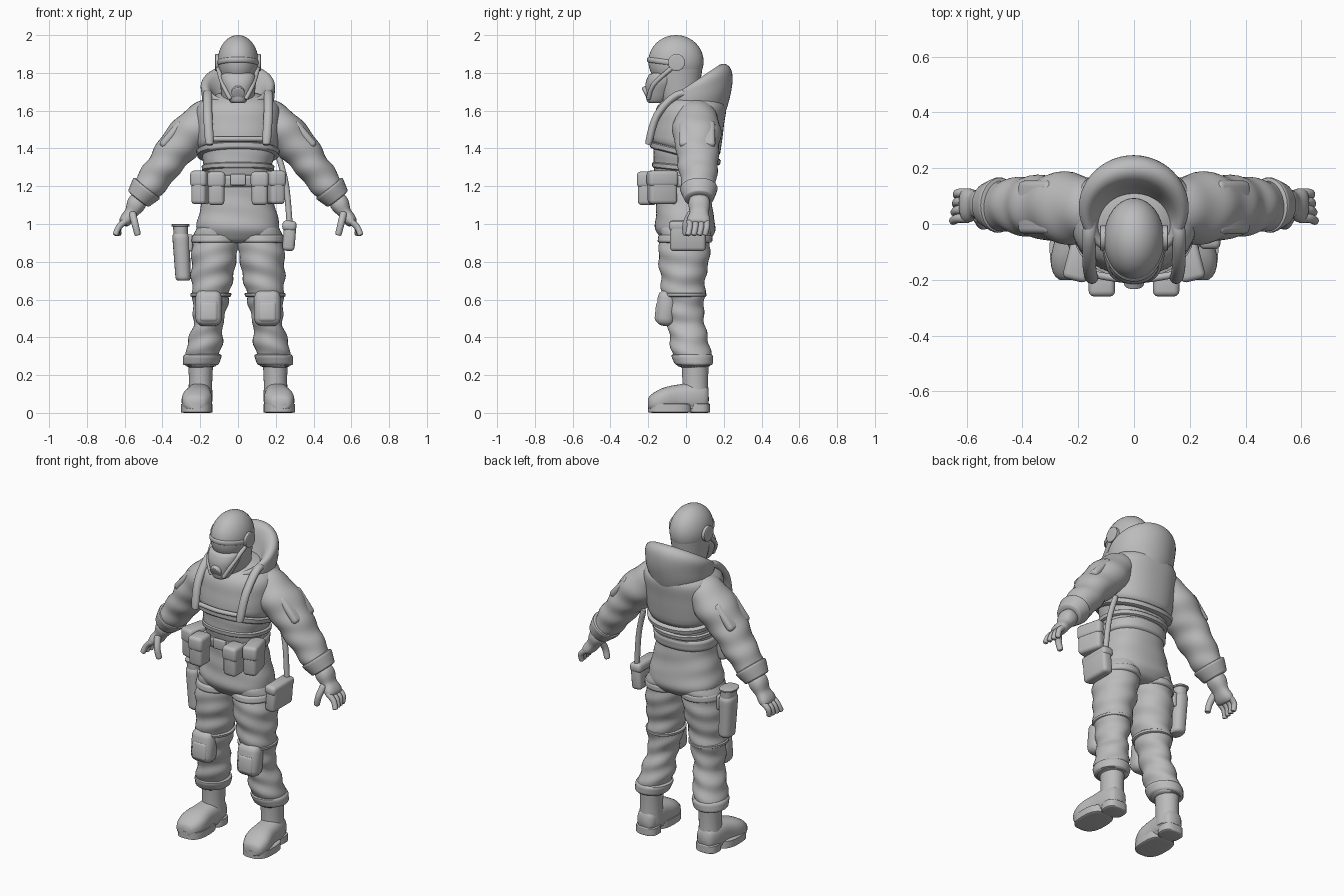
import bpy, bmesh, math
from mathutils import Vector, Matrix, Euler

default_cube = bpy.data.objects.get("Cube")
if default_cube:
    bpy.data.objects.remove(default_cube, do_unlink=True)

ACROSS, DEPTH, UP = Vector((1, 0, 0)), Vector((0, 1, 0)), Vector((0, 0, 1))
SHADE = (.5, .5, .5, 1)

grey = bpy.data.materials.new("plain grey")
grey.use_nodes = True
grey.diffuse_color = SHADE
grey.node_tree.nodes["Principled BSDF"].inputs["Base Color"].default_value = SHADE


def finish(name, bm, mirror):
    """Turn a bmesh into a smooth-shaded object, mirrored across x if asked."""
    bmesh.ops.recalc_face_normals(bm, faces=bm.faces)
    mesh = bpy.data.meshes.new(name)
    bm.to_mesh(mesh)
    bm.free()
    mesh.materials.append(grey)
    mesh.polygons.foreach_set("use_smooth", [True] * len(mesh.polygons))
    mesh.set_sharp_from_angle(angle=math.radians(45))
    part = bpy.data.objects.new(name, mesh)
    bpy.context.collection.objects.link(part)
    if mirror:
        part.modifiers.new("mirror", 'MIRROR').use_mirror_merge = False


def sample(values, t):
    """Smooth curve through evenly spaced values, read at t from start to end."""
    last = len(values) - 1
    if last == 0:
        return values[0]
    t = min(max(t, 0), 1) * last
    i = min(int(t), last - 1)
    t -= i
    before, here, after, beyond = (values[min(max(k, 0), last)] for k in range(i - 1, i + 3))
    slope_in, slope_out = (after - before) / 2, (beyond - here) / 2
    rise = after - here
    bend = rise * 3 - slope_in * 2 - slope_out
    return here + (slope_in + (bend + (slope_in + slope_out - rise * 2) * t) * t) * t


def loft(name, path, widths, depth=(1,), tilts=(0,), frame="follow", ref=DEPTH, power=2,
         fold=0, start=0, end=1, grow=0, steps=16, sides=32, mirror=False):
    """Skin rounded sections along a path; start, end and grow make a band over it."""
    path = [Vector(p) for p in path]
    bm, loops = bmesh.new(), []
    for i in range(steps + 1):
        local = i / steps
        t = start + (end - start) * local
        centre = sample(path, t)
        if frame == "follow":
            along = (sample(path, t + .01) - sample(path, t - .01)).normalized()
            u = along.cross(ref).normalized()
            v = u.cross(along)
        else:
            tilt = sample(tilts, local)
            u = ACROSS
            v = UP if frame == "deep" else DEPTH * math.cos(tilt) + UP * math.sin(tilt)
        # the ends are drawn in so that every part has a rounded rim
        rim = {0: .75, 1: .96}.get(min(i, steps - i), 1)
        width = sample(widths, t)
        half_u, half_v = (width + grow) * rim, (width * sample(depth, t) + grow) * rim
        loop = []
        for k in range(sides):
            angle = math.tau * k / sides
            c, s = math.cos(angle), math.sin(angle)
            # slanting cloth folds
            crease = fold * (math.sin(centre.z * 60 + 2 * c + s) + math.sin(centre.z * 37 - 3 * s) / 2)
            c, s = (math.copysign(abs(q) ** (2 / power), q) for q in (c, s))
            loop.append(bm.verts.new(centre + u * c * (half_u + crease) + v * s * (half_v + crease)))
        loops.append(loop)
    for low, high in zip(loops, loops[1:]):
        for k in range(sides):
            bm.faces.new((low[k - 1], low[k], high[k], high[k - 1]))
    bm.faces.new(loops[0])
    bm.faces.new(loops[-1])
    finish(name, bm, mirror)


def box(name, place, size, turn=(0, 0, 0), bevel=.02, mirror=False):
    """Box with rounded edges."""
    bm = bmesh.new()
    bmesh.ops.create_cube(bm, size=1, matrix=Matrix.Diagonal((*size, 1)))
    bmesh.ops.bevel(bm, geom=bm.edges[:], offset=bevel, segments=3, profile=.5, affect='EDGES')
    matrix = Matrix.Translation(place) @ Euler(turn).to_matrix().to_4x4()
    bmesh.ops.transform(bm, matrix=matrix, verts=bm.verts)
    finish(name, bm, mirror)


def ball(name, place, radii):
    """Stretched sphere."""
    bm = bmesh.new()
    matrix = Matrix.Translation(place) @ Matrix.Diagonal((*radii, 1))
    bmesh.ops.create_uvsphere(bm, u_segments=40, v_segments=24, radius=1, matrix=matrix)
    finish(name, bm, False)


# Body, with the vest, hems and belt laid over the same shape
torso = dict(path=[(0, 0, .9), (0, -.01, 1.3), (0, .04, 1.7)], frame="flat", power=2.3, sides=48,
             widths=(.17, .22, .2, .175, .18, .2, .21, .2, .1), depth=(.7, .75, .88, .82, .85))
loft("torso", **torso, fold=.002, steps=48)
loft("vest", **torso, start=.58, end=.98, grow=.014, tilts=(-.25, 0, 0))
loft("vest_hem", **torso, start=.56, end=.61, grow=.024, tilts=(-.25,), steps=8)
loft("jacket_hem", **torso, start=.47, end=.52, grow=.012, tilts=(-.1,), steps=8)
loft("belt", **torso, start=.37, end=.46, grow=.012, steps=8)
box("belt_buckle", place=(0, -.175, 1.235), size=(.08, .02, .06), bevel=.006)

# Chest harness
loft("shoulder_strap", path=[(.15, .1, 1.65), (.16, -.03, 1.69), (.16, -.15, 1.58), (.15, -.2, 1.42)],
     widths=(.02,), depth=(1.2,), ref=ACROSS, mirror=True)
loft("chest_strap", path=[(-.15, -.18, 1.45), (0, -.2, 1.45), (.15, -.18, 1.45)], widths=(.013,))

# Hood: outer bag, rolled rim and inner lining in one skin
loft("hood", path=[(0, .04, 1.55), (0, .06, 1.72), (0, .03, 1.74), (0, 0, 1.6)], frame="flat",
     widths=(.16, .19, .195, .17, .13, .09), depth=(1, 1.03, 1), tilts=(.1, .4, .6, .4),
     fold=.001, steps=40, sides=48)

# Head
ball("helmet", place=(0, -.053, 1.86), radii=(.108, .146, .14))
loft("jaw_and_neck", path=[(0, -.052, 1.86), (0, -.04, 1.7), (0, 0, 1.55)], frame="flat",
     widths=(.107, .09, .075), depth=(1.35, 1.25, 1.1))
arc = [math.pi * k / 8 for k in range(9)]
loft("brow_rim", path=[(.107 * math.cos(a), -.05 - .15 * math.sin(a), 1.85 + .02 * math.sin(a)) for a in arc],
     widths=(.007,), depth=(2,), ref=UP, steps=32, sides=12)
loft("face_mask", path=[(0, -.12, 1.8), (0, -.16, 1.64)], frame="flat", widths=(.09, .09, .065, .04),
     depth=(.8, .95, 1.1), power=2.3)
loft("mask_snout", path=[(0, -.18, 1.71), (0, -.22, 1.69)], widths=(.035,), ref=ACROSS)
loft("mask_edge", path=[(.107, -.07, 1.83), (.08, -.17, 1.74), (.04, -.2, 1.66)], widths=(.012,),
     ref=ACROSS, mirror=True)
loft("ear_cup", path=[(.09, -.05, 1.855), (.122, -.05, 1.855)], widths=(.045,), mirror=True)

# Arms
sleeve = dict(path=[(.12, .05, 1.6), (.3, .06, 1.43), (.42, .065, 1.27), (.53, .07, 1.13)],
              widths=(.085, .11, .1, .09, .08, .055), depth=(1.15,), mirror=True)
loft("sleeve", **sleeve, fold=.0035, steps=48)
loft("sleeve_cuff", **sleeve, start=.82, end=1, grow=.013)
box("sleeve_patch", place=(.35, .06, 1.475), size=(.045, .19, .17), turn=(0, -.7, 0), mirror=True)

# Gloves
loft("glove", path=[(.52, .07, 1.14), (.565, .07, 1.06), (.61, .065, 1)], widths=(.045, .05, .036, .035, .026),
     depth=(1.1, 1.2, 1.6, 2.1), power=2.3, mirror=True)
for i, finger in enumerate(("index", "middle", "ring", "little")):
    y, reach = .02 + .03 * i, .65 - .006 * i
    loft(finger + "_finger", path=[(.59, y, 1.02), (.63, y, .985), (reach, y - .01, .94)],
         widths=(.017, .015), sides=16, mirror=True)
loft("thumb", path=[(.56, .03, 1.06), (.545, 0, 1), (.53, 0, .94)], widths=(.02, .017), sides=16, mirror=True)

# Legs, with straps laid over them
leg = dict(path=[(.11, 0, 1), (.138, -.015, .7), (.157, 0, .48), (.2, .045, .24)], frame="flat",
           widths=(.11, .122, .108, .094, .08, .092, .08), depth=(1.15, 1.1, 1.2, 1.05), mirror=True)
loft("trouser_leg", **leg, fold=.0045, steps=60)
loft("thigh_strap", **leg, start=.08, end=.135, grow=.009, steps=8)
loft("knee_strap", **leg, start=.42, end=.46, grow=.009, steps=8)
loft("ankle_gather", **leg, start=.87, end=.98, grow=.013, steps=8)
knee = Vector((.155, -.105, .555))
box("knee_pad", place=knee, size=(.14, .1, .19), turn=(-.1, 0, 0), bevel=.04, mirror=True)
box("knee_cap", place=knee - DEPTH * .03 - UP * .02, size=(.1, .055, .11), turn=(-.1, 0, 0), mirror=True)

# Boots
loft("boot_shaft", path=[(.2, .05, .05), (.197, .048, .27)], frame="flat", widths=(.066, .062, .066),
     depth=(1.1,), mirror=True)
loft("boot_foot", path=[(.2, .12, .08), (.21, -.04, .08), (.226, -.2, .05)], frame="deep",
     widths=(.05, .066, .07, .08, .055), depth=(1.2, 1.15, 1, .8, .7), power=2.5, mirror=True)
for part, y, width, ratio in (("sole", -.085, .083, 1.4), ("heel", .07, .067, .85)):
    loft("boot_" + part, path=[(.21 - y / 9, y, 0), (.21 - y / 9, y, .05)], frame="flat",
         widths=(width,), depth=(ratio,), power=2.7, mirror=True)
box("boot_arch", place=(.207, .02, .035), size=(.11, .1, .03), bevel=.008, mirror=True)

# Belt pouches, each with a lid flap
for name, place, size, turn in (("front_pouch", (.115, -.205, 1.185), (.085, .1, .17), 0),
                                ("side_pouch", (.195, -.125, 1.19), (.08, .15, .17), .25)):
    place, size = Vector(place), Vector(size)
    box(name, place, size, turn=(0, 0, turn), mirror=True)
    lid = Vector((size.x + .01, size.y + .01, size.z / 2))
    box(name + "_flap", place + UP * .05, lid, turn=(0, 0, turn), mirror=True)

# Left thigh case with the rod above it
case = Vector((.272, .01, .935))
box("thigh_case", place=case, size=(.065, .19, .155), turn=(0, .08, 0))
box("thigh_case_lid", place=case + UP * .055, size=(.075, .2, .055), turn=(0, .08, 0))
loft("rod", path=[(.275, .08, .98), (.255, .09, 1.2), (.215, .1, 1.36)], widths=(.016,), sides=16)

# Right thigh holster with a capped canister
holster = dict(path=[(-.29, .02, .7), (-.305, .02, 1)], frame="flat", widths=(.04, .048), depth=(1.25,), power=2.4)
loft("holster", **holster, end=.8)
loft("canister", **holster, start=.7, grow=-.008)
loft("canister_cap", **holster, start=.92, steps=8)
box("holster_tab", place=(-.26, .02, .9), size=(.04, .07, .09), bevel=.01)
